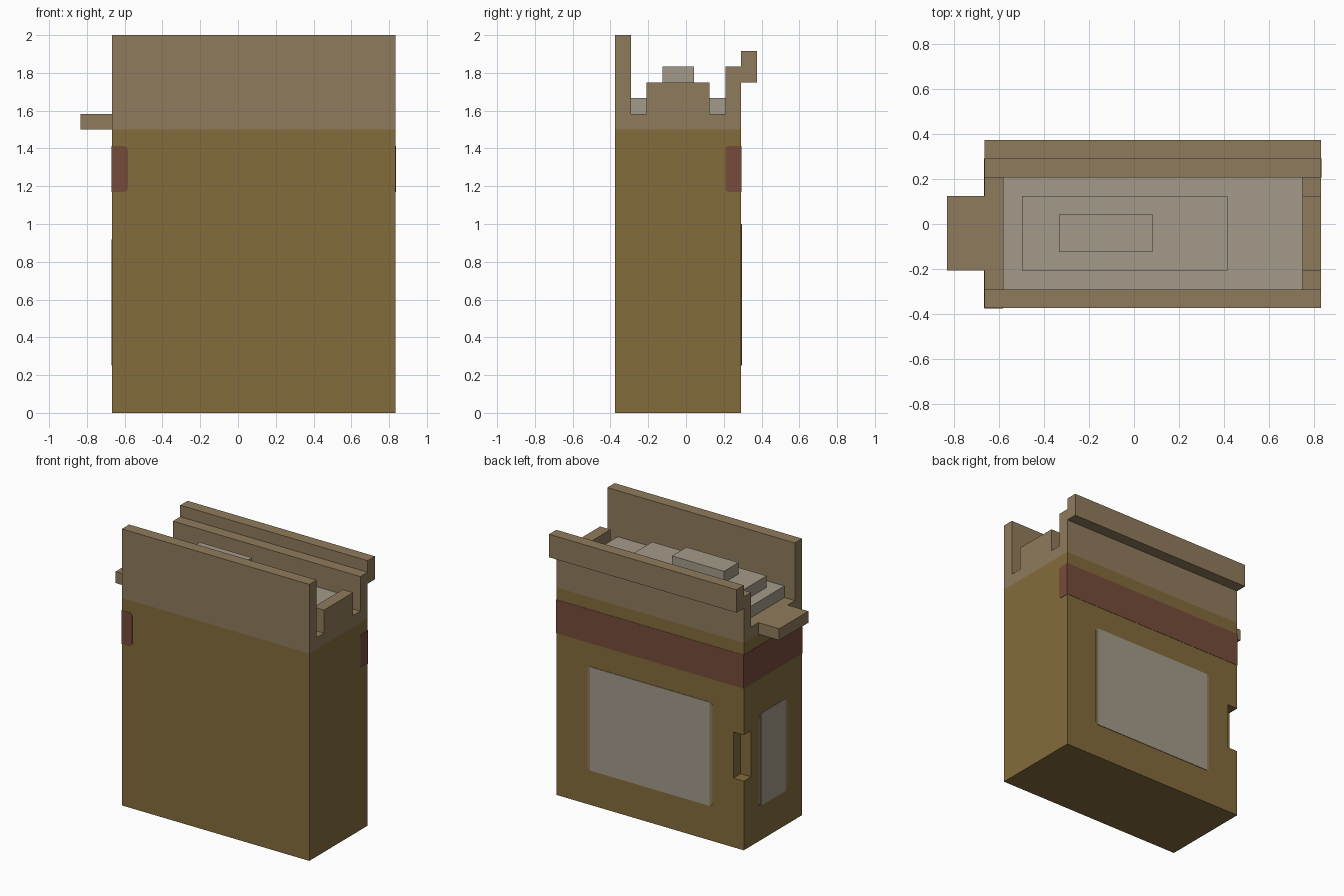
import bpy, bmesh, math

if "Cube" in bpy.data.objects:
    bpy.data.objects.remove(bpy.data.objects["Cube"])

U = 1 / 12                      # grid step the whole box is built on
X0, X1 = -8 * U, 10 * U         # carton sides
Y0, Y1 = -4.5 * U, 3.5 * U      # carton front and back
THIN = 0.002                    # printed plate thickness


def material(name, rgb):
    lin = [(c / 255 / 12.92 if c < 11 else ((c / 255 + 0.055) / 1.055) ** 2.4) for c in rgb]
    m = bpy.data.materials.new(name)
    m.use_nodes = True
    m.diffuse_color = (*lin, 1)
    m.node_tree.nodes["Principled BSDF"].inputs["Base Color"].default_value = (*lin, 1)
    return m


card = material("dark cardboard", (131, 108, 60))
inner = material("pale cardboard", (144, 123, 93))
paper = material("grey paper", (164, 155, 138))
red = material("red brown stripe", (118, 76, 58))


def prism(name, pts, axis, a, b, mat):
    """Extrude a (side, z) outline along x or y from a to b."""
    bm = bmesh.new()
    place = (lambda d, p: (d, *p)) if axis == "x" else (lambda d, p: (p[0], d, p[1]))
    ends = [[bm.verts.new(place(d, p)) for p in pts] for d in (a, b)]
    bm.faces.new(ends[0])
    bm.faces.new(ends[1])
    n = len(pts)
    for i in range(n):
        j = (i + 1) % n
        bm.faces.new((ends[0][i], ends[0][j], ends[1][j], ends[1][i]))
    bmesh.ops.recalc_face_normals(bm, faces=bm.faces)
    me = bpy.data.meshes.new(name)
    bm.to_mesh(me)
    bm.free()
    me.materials.append(mat)
    ob = bpy.data.objects.new(name, me)
    bpy.context.collection.objects.link(ob)
    return ob


def outline(u0, u1, z0, z1, r0=0, r1=0):
    """Rectangle with rounded corners: r0 on the u0 side, r1 on the u1 side."""
    pts = []
    corners = ((u0, z0, r0, 1, 1, 180), (u1, z0, r1, -1, 1, 270),
               (u1, z1, r1, -1, -1, 0), (u0, z1, r0, 1, -1, 90))
    for u, z, r, su, sz, start in corners:
        for k in range(5 if r else 1):
            t = math.radians(start + k * 22.5)
            pts.append((u + r * su + r * math.cos(t), z + r * sz + r * math.sin(t))
                       if r else (u, z))
    return pts


def box(name, x0, x1, y0, y1, z0, z1, mat):
    return prism(name, outline(y0, y1, z0, z1), "x", x0, x1, mat)


# Carton body with a notch in the back corner
body = box("carton_body", X0, X1, Y0, Y1, 0, 18 * U, card)
cutter = box("notch_cutter", X0 - U, X0 + U, Y1 - U, Y1 + U, 6 * U, 10 * U, card)
cutter.hide_render = True
mod = body.modifiers.new("notch", "BOOLEAN")
mod.operation, mod.solver, mod.object = "DIFFERENCE", "EXACT", cutter
bpy.context.view_layer.objects.active = body
bpy.ops.object.modifier_apply(modifier=mod.name)
bpy.data.objects.remove(cutter)

# Torn open rim: tall front wall, low floor, stepped back wall with folded flap
rim = [(-4.5, 18), (3.5, 18), (3.5, 21), (4.5, 21), (4.5, 23), (3.5, 23),
       (3.5, 22), (2.5, 22), (2.5, 19), (-3.5, 19), (-3.5, 24), (-4.5, 24)]
prism("open_rim", [(y * U, z * U) for y, z in rim], "x", X0, X1, inner)
box("left_end_flap", X1 - U, X1, -2.5 * U, 1.5 * U, 19 * U, 21 * U, inner)
box("right_end_flap", X0 - 2 * U, X0, -2.5 * U, 1.5 * U, 18 * U, 19 * U, inner)

# Heaped contents in three steps
heap = ((-7, 9, -3.5, 2.5), (-6, 5, -2.5, 1.5), (-4, 1, -1.5, 0.5))
for i, (x0, x1, y0, y1) in enumerate(heap):
    box(f"contents_layer_{i + 1}", x0 * U, x1 * U, y0 * U, y1 * U,
        (19 + i) * U, (20 + i) * U, paper)

# Stripe wrapping the back and right side, with rounded ends round the corners
s0, s1 = 1.17, 1.413
prism("stripe_back", outline(X0, X1, s0, s1), "y", Y1, Y1 + THIN, red)
prism("stripe_right", outline(Y0, Y1, s0, s1), "x", X0 - THIN, X0, red)
prism("stripe_front_end", outline(X0, X0 + U, s0, s1, 0, 0.02), "y", Y0 - THIN, Y0, red)
prism("stripe_left_end", outline(Y1 - U, Y1, s0, s1, 0.02, 0), "x", X1, X1 + THIN, red)

# Paper labels with pale side edges
labels = (("back", "y", Y1, 1, -5 * U, 7 * U, 12 * U, 0.022),
          ("right", "x", X0, -1, -2.5 * U, 1.5 * U, 11 * U, 0.03))
for name, axis, d, s, u0, u1, top, edge in labels:
    prism(f"{name}_label_edge", outline(u0, u1, 3 * U, top, edge, edge),
          axis, d, d + s * THIN, inner)
    prism(f"{name}_label", outline(u0 + edge, u1 - edge, 3 * U, top),
          axis, d, d + s * 2 * THIN, paper)
